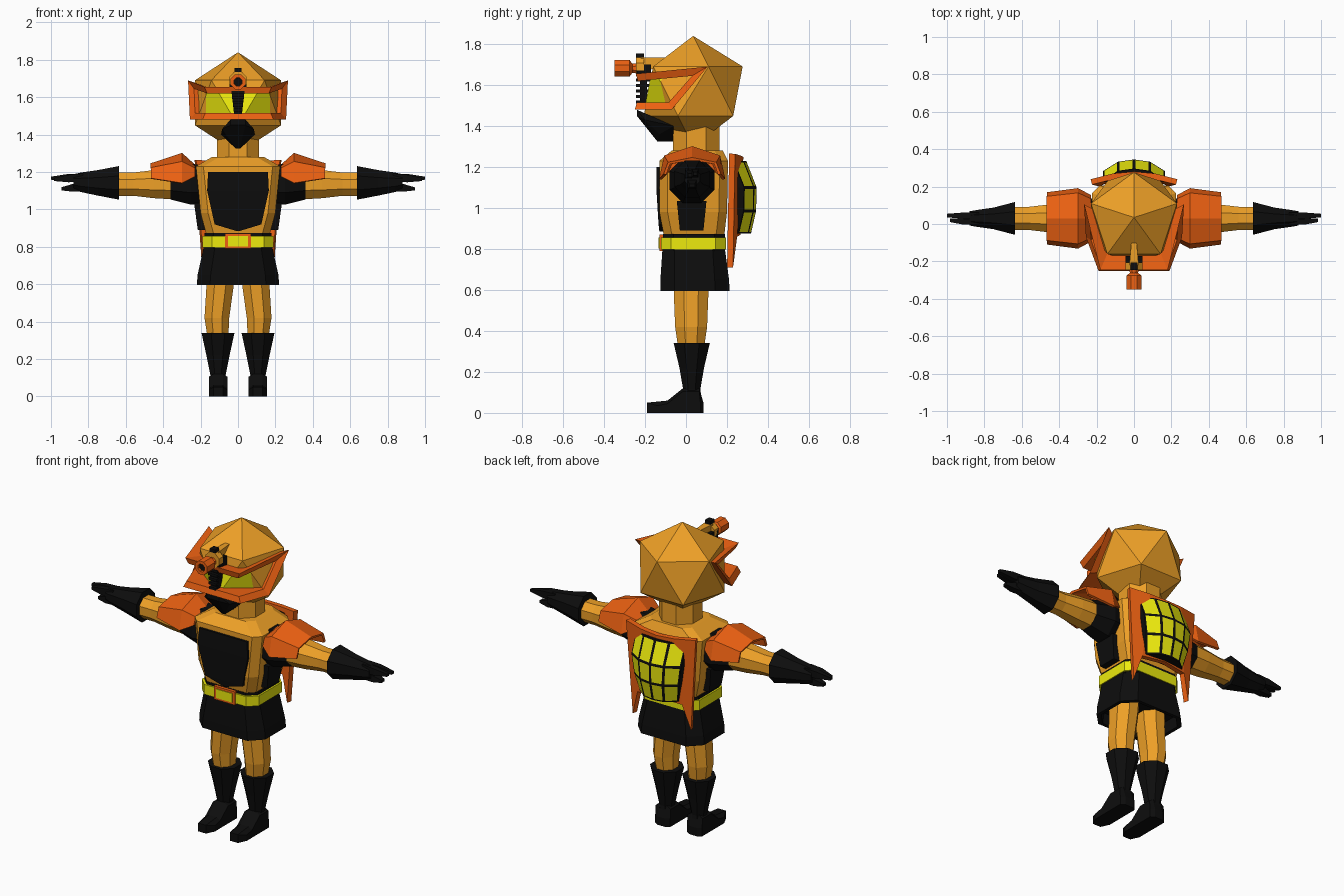
import bpy, bmesh, math
from mathutils import Vector, Matrix

if "Cube" in bpy.data.objects:
    bpy.data.objects.remove(bpy.data.objects["Cube"])


def material(name, rgb):
    m = bpy.data.materials.new(name)
    m.diffuse_color = (*rgb, 1)
    m.use_nodes = True
    m.node_tree.nodes["Principled BSDF"].inputs["Base Color"].default_value = m.diffuse_color
    return m


TAN = material("tan", (0.85, 0.35, 0.02))
ORANGE = material("orange", (0.85, 0.12, 0.006))
YELLOW = material("yellow", (0.85, 0.83, 0.004))
BLACK = material("black", (0.004, 0.004, 0.004))


def finish(name, bm, *mats, mirror=False, thick=0):
    bmesh.ops.recalc_face_normals(bm, faces=bm.faces)
    me = bpy.data.meshes.new(name)
    bm.to_mesh(me)
    bm.free()
    ob = bpy.data.objects.new(name, me)
    bpy.context.collection.objects.link(ob)
    for m in mats:
        me.materials.append(m)
    if mirror:
        ob.modifiers.new("mirror", 'MIRROR')
    if thick:
        s = ob.modifiers.new("thickness", 'SOLIDIFY')
        s.thickness, s.offset = thick, 0
    return ob


def loft(name, rings, mat, mirror=False, caps=True, closed=False):
    """Skin a list of point rings with quads."""
    bm = bmesh.new()
    vs = [[bm.verts.new(p) for p in r] for r in rings]
    n = len(vs[0])
    pairs = list(zip(vs, vs[1:])) + ([(vs[-1], vs[0])] if closed else [])
    for a, b in pairs:
        for i in range(n):
            j = (i + 1) % n
            bm.faces.new((a[i], a[j], b[j], b[i]))
    if caps and not closed:
        bm.faces.new(vs[0])
        bm.faces.new(vs[-1])
    return finish(name, bm, mat, mirror=mirror)


def hull(name, pts, mat, mirror=False):
    bm = bmesh.new()
    for p in pts:
        bm.verts.new(p)
    bmesh.ops.convex_hull(bm, input=bm.verts)
    return finish(name, bm, mat, mirror=mirror)


def box(name, x, y, z, mat, mirror=False):
    return hull(name, [(a, b, c) for a in x for b in y for c in z], mat, mirror)


def ring(axis, c, ru, rv, n=8):
    """Flat-sided n-gon around an axis; ru, rv are half widths across flats."""
    k = 1 / math.cos(math.pi / n)
    out = []
    for i in range(n):
        t = 2 * math.pi * (i + 0.5) / n
        u, v = ru * k * math.cos(t), rv * k * math.sin(t)
        d = {'x': (0, u, v), 'y': (u, 0, v), 'z': (u, v, 0)}[axis]
        out.append(Vector(c) + Vector(d))
    return out


def slab(z, hx, y0, y1, c):
    """Rectangle with cut corners at height z."""
    return [(hx, y0 + c, z), (hx, y1 - c, z), (hx - c, y1, z), (c - hx, y1, z),
            (-hx, y1 - c, z), (-hx, y0 + c, z), (c - hx, y0, z), (hx - c, y0, z)]


def ball(r):
    bm = bmesh.new()
    mat = Matrix.Translation((0, 0.035, 1.57)) @ Matrix.Rotation(math.pi / 2, 4, 'Z')
    bmesh.ops.create_icosphere(bm, subdivisions=1, radius=r, matrix=mat)
    return bm


# Head, neck and mouth guard
finish("head", ball(0.27), TAN)
loft("neck", [ring('z', (0, 0.05, z), 0.113, 0.113) for z in (1.24, 1.40)], TAN)
hull("mouth_guard", [(s * x, y, z) for s in (-1, 1) for x, y, z in (
    (0.04, -0.24, 1.48), (0.04, -0.24, 1.45), (0.085, -0.20, 1.43), (0.05, -0.13, 1.36),
    (0.01, -0.14, 1.325), (0.01, -0.06, 1.325), (0.09, -0.06, 1.40))], BLACK)

# Lens: slightly larger ball trimmed to the visor opening
bm = ball(0.274)
for co, no in (((0, 0, 1.635), (0, 0, 1)), ((0, 0, 1.515), (0, 0, -1)),
               ((0, 0.03, 1.63), (0, 0.8, -0.5)), ((0.172, 0, 0), (1, 0, 0)),
               ((-0.172, 0, 0), (-1, 0, 0))):
    bmesh.ops.bisect_plane(bm, geom=bm.verts[:] + bm.edges[:] + bm.faces[:],
                           plane_co=co, plane_no=no, clear_outer=True)
finish("lens", bm, YELLOW)

# Visor frame: wedge section swept round four corners per side
corners = [  # outer edge, inner edge, edge buried in the head
    ((0.18, -0.245, 1.655), (0.165, -0.235, 1.62), (0.13, -0.13, 1.64)),
    ((0.267, 0.105, 1.69), (0.235, 0.03, 1.645), (0.18, 0.06, 1.66)),
    ((0.257, -0.07, 1.48), (0.23, -0.085, 1.515), (0.165, -0.04, 1.51)),
    ((0.19, -0.25, 1.48), (0.175, -0.24, 1.515), (0.12, -0.12, 1.51))]
flip = [[(-x, y, z) for x, y, z in c] for c in reversed(corners)]
loft("visor_frame", corners + flip, ORANGE, closed=True)

# Nose grille
hull("nose_bar", [(s * w, y, z) for s in (-1, 1) for w, z in ((0.036, 1.64), (0.02, 1.50))
                  for y in (-0.225, -0.19)], BLACK)
for i in range(5):
    z, w = 1.51 + i * 0.027, 0.022 + i * 0.003
    box("grille_slat", (-w, w), (-0.243, -0.17), (z, z + 0.015), BLACK)

# Head lamp
loft("lamp_mount", [ring('y', (0, y, 1.69), 0.045, 0.045) for y in (-0.245, -0.205)], TAN)
box("lamp_bracket", (-0.045, 0.045), (-0.24, -0.17), (1.645, 1.70), BLACK)
box("lamp_top", (-0.018, 0.018), (-0.245, -0.205), (1.70, 1.755), BLACK)
hull("lamp_arm", [(s * w, y, z) for s in (-1, 1) for y, w, z in (
    (-0.22, 0.025, 1.66), (-0.22, 0.025, 1.735), (-0.10, 0.014, 1.70), (-0.10, 0.014, 1.735))], TAN)
loft("lamp_barrel", [ring('y', (0, y, 1.682), r, r) for y, r in (
    (-0.24, 0.025), (-0.262, 0.022), (-0.275, 0.04), (-0.35, 0.04), (-0.35, 0.022), (-0.31, 0.02))], ORANGE)
loft("lamp_glass", [ring('y', (0, y, 1.682), 0.022, 0.022) for y in (-0.335, -0.30)], BLACK)

# Torso
loft("torso", [slab(0.85, 0.165, -0.105, 0.185, 0.04), slab(0.98, 0.2, -0.13, 0.2, 0.04),
               slab(1.23, 0.225, -0.13, 0.205, 0.04), slab(1.28, 0.14, -0.07, 0.18, 0.04)], TAN)
hull("chest_panel", [(s * x, y + d, z) for s in (-1, 1) for d in (0, 0.04) for x, y, z in (
    (0.16, -0.143, 1.2), (0.165, -0.145, 1.1), (0.125, -0.134, 0.92), (0.01, -0.13, 0.885))], BLACK)
hull("side_vent", [(x + d, y, z) for d in (0, -0.06) for x, y, z in (
    (0.235, -0.045, 1.035), (0.235, 0.1, 1.035), (0.215, 0.085, 0.89), (0.215, -0.03, 0.89))], BLACK, True)

# Belt, buckle and skirt
loft("waist_trim", [slab(z, 0.18, -0.112, 0.19, 0.05) for z in (0.79, 0.873)], BLACK)
loft("belt", [slab(z, 0.19, -0.122, 0.195, 0.05) for z in (0.797, 0.857)], YELLOW)
box("buckle_frame", (-0.07, 0.07), (-0.13, -0.09), (0.79, 0.87), ORANGE)
box("buckle", (-0.054, 0.054), (-0.134, -0.1), (0.803, 0.857), YELLOW)
loft("skirt", [slab(0.80, 0.183, -0.115, 0.19, 0.06), slab(0.65, 0.216, -0.125, 0.21, 0.07),
               slab(0.595, 0.22, -0.125, 0.213, 0.07), slab(0.595, 0.2, -0.105, 0.193, 0.065),
               slab(0.66, 0.19, -0.1, 0.185, 0.06)], BLACK)

# Legs and boots
loft("leg", [ring('z', (x, 0.025, z), rx, ry) for x, z, rx, ry in (
    (0.092, 0.69, 0.078, 0.088), (0.095, 0.60, 0.073, 0.085), (0.113, 0.42, 0.066, 0.078),
    (0.107, 0.31, 0.055, 0.062))], TAN, True)
loft("boot_shaft", [ring('z', (0.107, 0.028, z), rx, ry) for z, rx, ry in (
    (0.34, 0.088, 0.088), (0.22, 0.062, 0.06), (0.115, 0.041, 0.042), (0.05, 0.045, 0.05))], BLACK, True)
loft("boot_foot", [[(x, t, 0), (x, t, 0.05 - d), (x, -0.09, 0.06 - d), (x, -0.015, 0.12 - d),
                    (x, 0.065, 0.12 - d), (x, 0.085 - d, 0.05), (x, 0.085 - d, 0)]
                   for x, t, d in ((0.056, -0.14, 0.015), (0.08, -0.19, 0), (0.132, -0.19, 0),
                                   (0.156, -0.14, 0.015))], BLACK, True)

# Arms and gloves
loft("arm_root", [ring('x', (x, 0.03, 1.135), r, r) for x, r in (
    (0.19, 0.1), (0.25, 0.11), (0.36, 0.082))], BLACK, True)
loft("arm", [ring('x', (x, 0.03, 1.135), r, r) for x, r in (
    (0.33, 0.082), (0.45, 0.075), (0.56, 0.062), (0.65, 0.062))], TAN, True)
loft("glove", [ring('x', (x, y, z), ry, rz) for x, y, z, ry, rz in (
    (0.635, 0.03, 1.142, 0.088, 0.09), (0.75, 0.03, 1.142, 0.058, 0.068),
    (0.84, 0.03, 1.145, 0.045, 0.052), (0.88, 0.03, 1.148, 0.038, 0.04))], BLACK, True)


def finger(name, x1, y, z0, z1, w):
    loft(name, [ring('x', (0.83, y[0], z0), w, 0.022, 4),
                ring('x', ((0.83 + x1) / 2, y[0], (z0 + z1) / 2), w, 0.02, 4),
                ring('x', (x1, y[1], z1), w * 0.6, 0.008, 4)], BLACK, True)


finger("front_finger", 0.985, (0.012, 0.02), 1.17, 1.16, 0.016)
finger("back_finger", 1.0, (0.045, 0.045), 1.17, 1.167, 0.016)
finger("thumb", 0.945, (0.03, 0.03), 1.12, 1.11, 0.022)

# Shoulder pads: open arch with three sections
arch = [(-1, 0), (-0.85, 0.72), (0, 1), (0.85, 0.72), (1, 0)]
bm = bmesh.new()
rows = [[bm.verts.new((x, 0.03 + u * w, z0 + v * (z1 - z0))) for u, v in arch]
        for x, w, z0, z1 in ((0.235, 0.12, 1.175, 1.235), (0.30, 0.155, 1.14, 1.295),
                             (0.465, 0.133, 1.165, 1.24))]
for a, b in zip(rows, rows[1:]):
    for i in range(4):
        bm.faces.new((a[i], a[i + 1], b[i + 1], b[i]))
bm.faces.new(rows[0])
finish("shoulder_pad", bm, ORANGE, mirror=True, thick=0.014)

# Back shield with two hanging points
bm = bmesh.new()
pts = [bm.verts.new(p) for p in (
    (0, 0.265, 1.25), (0.11, 0.255, 1.255), (0.228, 0.225, 1.265), (0.19, 0.215, 0.71),
    (0.145, 0.235, 0.86), (0, 0.25, 0.87))]
bm.faces.new((pts[0], pts[1], pts[4], pts[5]))
bm.faces.new((pts[1], pts[2], pts[3], pts[4]))
finish("back_shield", bm, ORANGE, mirror=True, thick=0.03)

# Back pack: faceted dome, each cell inset as a yellow window
bm = bmesh.new()
cols = [(-0.165, 0.0), (-0.085, 0.05), (0, 0.062), (0.085, 0.05), (0.165, 0.0)]
levels = [(0.875, 0.255, 0.78), (0.985, 0.28, 0.9), (1.10, 0.283, 1.0), (1.23, 0.232, 1.0)]
grid = [[bm.verts.new((x * k, y0 + d, z)) for x, d in cols] for z, y0, k in levels]
for a, b in zip(grid, grid[1:]):
    for i in range(4):
        bm.faces.new((a[i], a[i + 1], b[i + 1], b[i]))
cells = bm.faces[:]
rim = [e for e in bm.edges if e.is_boundary]
side = bmesh.ops.extrude_edge_only(bm, edges=rim)
for v in (g for g in side["geom"] if isinstance(g, bmesh.types.BMVert)):
    v.co.y = 0.225
bmesh.ops.inset_individual(bm, faces=cells, thickness=0.011)
for f in cells:
    f.material_index = 1
finish("back_pack", bm, BLACK, YELLOW)
